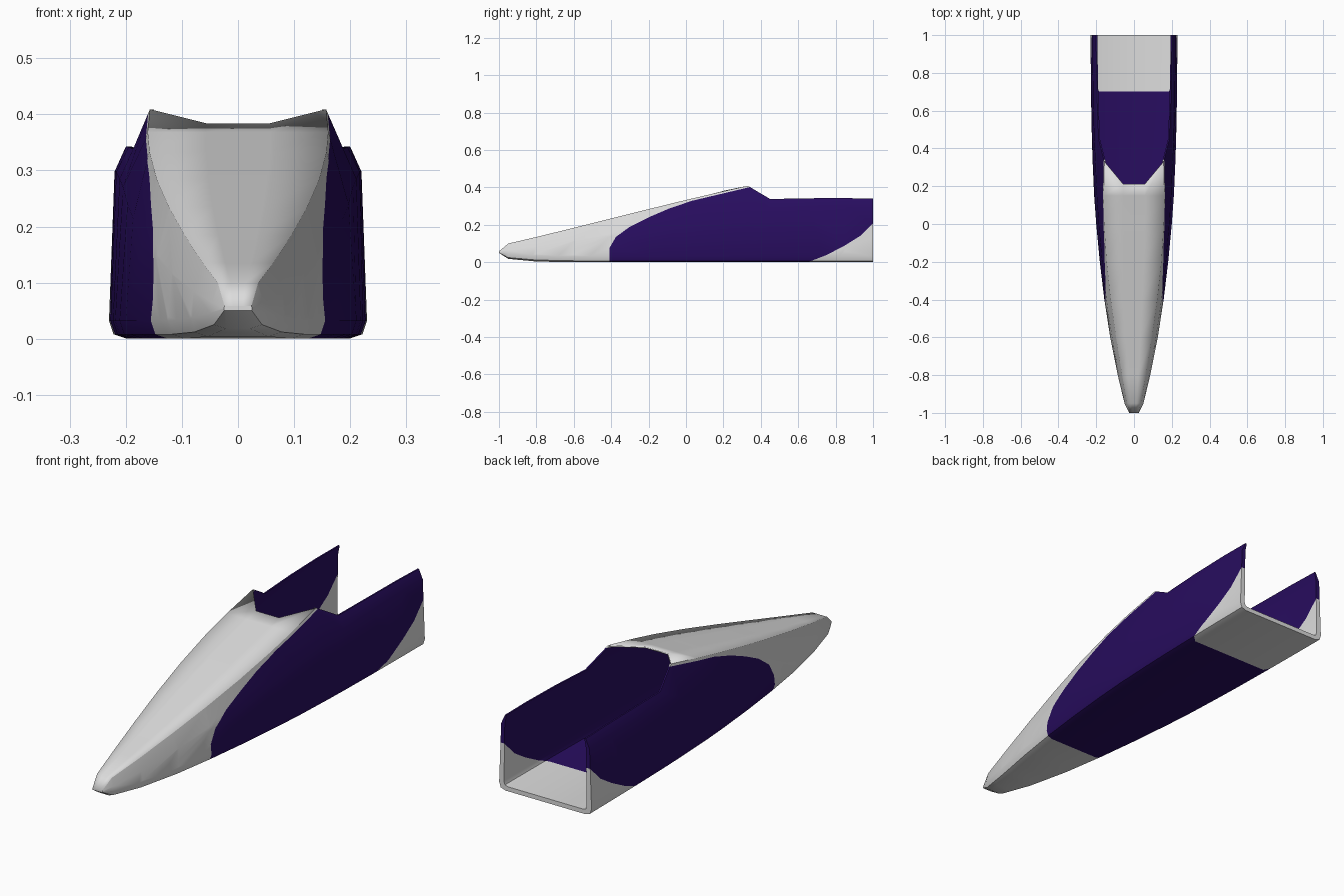
import bpy, bmesh
from mathutils import Vector

if "Cube" in bpy.data.objects:
    bpy.data.objects.remove(bpy.data.objects["Cube"])


def material(name, rgb):
    m = bpy.data.materials.new(name)
    m.diffuse_color = (*rgb, 1)
    m.use_nodes = True
    m.node_tree.nodes["Principled BSDF"].inputs["Base Color"].default_value = m.diffuse_color
    return m


white = material("off_white", (0.72, 0.72, 0.72))
purple = material("deep_purple", (0.021, 0.004, 0.115))

# Hull stations: y, half width, bottom z, shoulder x, shoulder z, rim x, rim z
S = [
    (-1.00, .025, .050, .025, .055, .024, .058),
    (-0.95, .050, .018, .046, .065, .036, .100),
    (-0.80, .086, .004, .079, .085, .063, .135),
    (-0.60, .126, 0, .116, .115, .095, .184),
    (-0.40, .157, 0, .146, .145, .123, .234),
    (-0.20, .181, 0, .169, .180, .145, .284),
    (0.00, .200, 0, .187, .215, .158, .333),
    (0.15, .211, 0, .197, .240, .161, .368),
    (0.33, .219, 0, .205, .270, .157, .409),
    (0.45, .223, 0, .211, .285, .187, .338),
    (0.65, .227, 0, .217, .297, .195, .342),
    (0.85, .229, 0, .219, .300, .199, .343),
    (1.00, .230, 0, .220, .298, .201, .340),
]


def section(s, inner=False):
    """Open U profile from left rim, under the keel, to right rim."""
    y, w, zb, xs, zs, xd, zd = s
    r = min(.032, (zs - zb) * .6)
    rim = xd
    if inner:
        w, zb, xs, rim, r = w - .024, zb + .02, xs - .018, xd - .007, r * .6
    half = [(rim, zd), (xs, zs), (w, zb + r), (w - r * .25, zb + r * .25), (w - r, zb)]
    pts = [(-x, y, z) for x, z in half] + [(x, y, z) for x, z in reversed(half)]
    return pts


def finish(bm, name, mats):
    me = bpy.data.meshes.new(name)
    bm.to_mesh(me)
    bm.free()
    for m in mats:
        me.materials.append(m)
    ob = bpy.data.objects.new(name, me)
    bpy.context.collection.objects.link(ob)
    bpy.ops.object.select_all(action='DESELECT')
    ob.select_set(True)
    bpy.context.view_layer.objects.active = ob
    bpy.ops.object.shade_smooth_by_angle(angle=0.6)
    return ob


# Hull: outer skin, inner skin and the rims between them
bm = bmesh.new()
outer = [[bm.verts.new(p) for p in section(s)] for s in S]
first = 2
inner = {i: [bm.verts.new(p) for p in section(S[i], True)] for i in range(first, len(S))}
n = len(outer[0])
bm.faces.new(outer[0])
for i in range(len(S) - 1):
    a, b = outer[i], outer[i + 1]
    for j in range(n - 1):
        bm.faces.new((a[j], b[j], b[j + 1], a[j + 1]))
    if i >= first:
        c, d = inner[i], inner[i + 1]
        for j in range(n - 1):
            bm.faces.new((c[j], c[j + 1], d[j + 1], d[j]))
    if S[i][0] > .3:
        bm.faces.new((a[0], c[0], d[0], b[0]))
        bm.faces.new((c[-1], a[-1], b[-1], d[-1]))
a, c = outer[-1], inner[len(S) - 1]
for j in range(n - 1):
    bm.faces.new((a[j + 1], a[j], c[j], c[j + 1]))

# Purple field: a convex side-view shape, cut cleanly into the hull
front = [(-.41, 0), (-.41, .075), (-.375, .135), (-.30, .19), (-.20, .24),
         (-.09, .287), (.03, .328), (.30, .392)]
rear = [(1.0, .21), (.93, .14), (.85, .09), (.75, .038), (.65, 0)]
planes = []
for line in (front, rear):
    for p, q in zip(line, line[1:]):
        no = Vector((0, q[1] - p[1], p[0] - q[0])).normalized()
        co = Vector((0, p[0], p[1]))
        planes.append((co, no))
        bmesh.ops.bisect_plane(bm, geom=bm.verts[:] + bm.edges[:] + bm.faces[:],
                               dist=1e-5, plane_co=co, plane_no=no)
for f in bm.faces:
    ctr = f.calc_center_median()
    # the rear boundary is stepped off the floor edge; all tests are half-planes
    f.material_index = int(all((ctr - co).dot(no) > -1e-4 for co, no in planes))
finish(bm, "hull", [white, purple])

# Foredeck: flat across, with a notched trailing edge over the cockpit
bm = bmesh.new()
rows = []
for s in S[:9]:
    y, xd, zd = s[0], s[5], s[6]
    yc, zc = (.21, .384) if y > .3 else (y, zd)
    rows.append([bm.verts.new(p) for p in
                 ((-xd, y, zd), (-xd * .36, yc, zc), (xd * .36, yc, zc), (xd, y, zd))])
for a, b in zip(rows, rows[1:]):
    for j in range(3):
        bm.faces.new((a[j], a[j + 1], b[j + 1], b[j]))
deck = finish(bm, "foredeck", [white])
sol = deck.modifiers.new("thickness", 'SOLIDIFY')
sol.thickness = .006
sol.offset = -1
